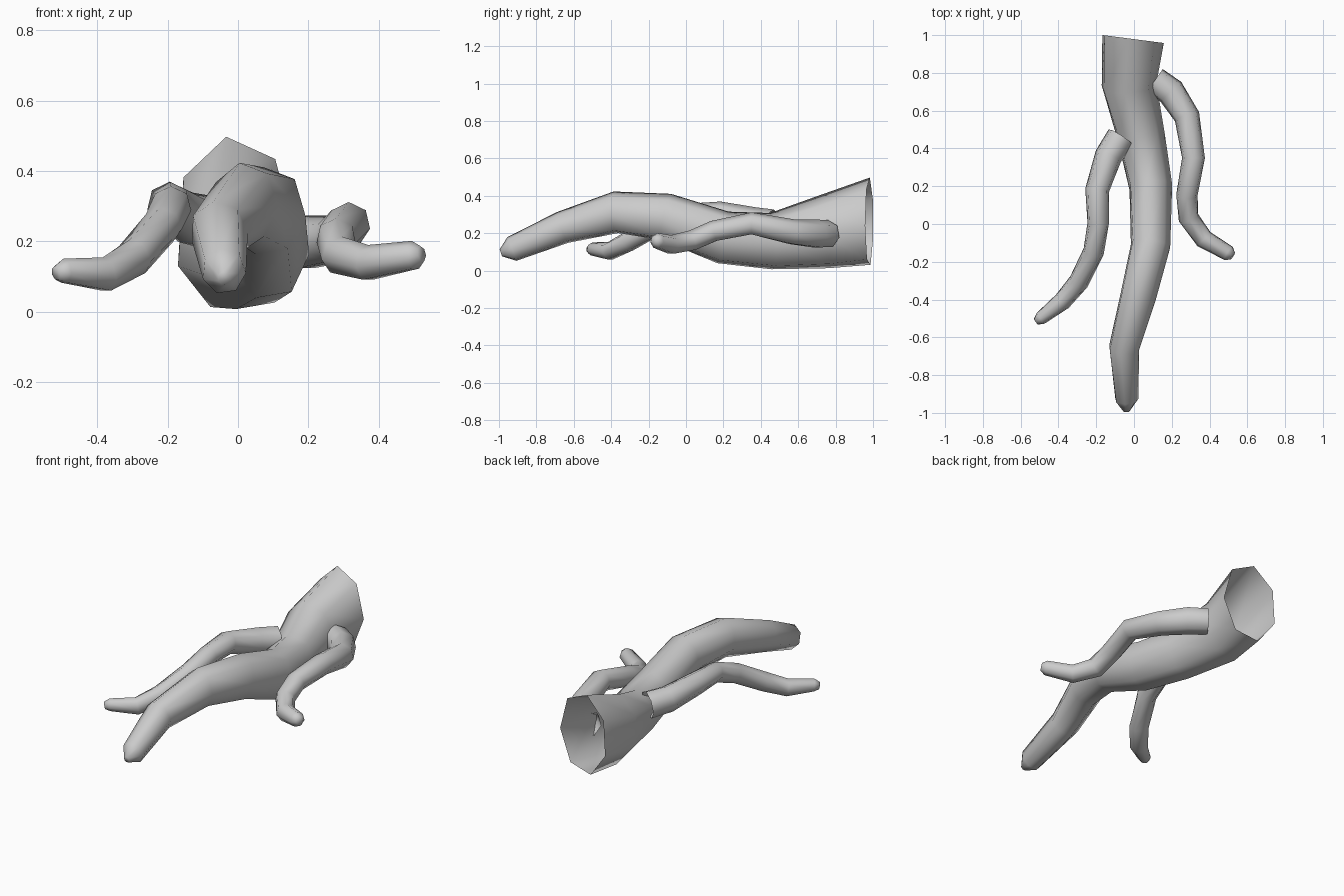
import bpy, bmesh, math
from mathutils import Vector

SIDES = 7
UP = Vector((0, 0, 1))

old = bpy.data.objects.get("Cube")
if old:
    bpy.data.objects.remove(old, do_unlink=True)

# Single plain grey
grey = bpy.data.materials.new("plain grey")
grey.use_nodes = True
colour = (0.6, 0.6, 0.6, 1)
grey.diffuse_color = colour
grey.node_tree.nodes["Principled BSDF"].inputs["Base Color"].default_value = colour


def root_tube(name, path, phase, mouth=None):
    """Tapering tube through (x, y, z, width, height) stations: open at the base, closed at the tip."""
    bm = bmesh.new()
    centres = [Vector(p[:3]) for p in path]
    rings = []
    for i, station in enumerate(path):
        # Tangent is the average of the directions into and out of this station
        before = centres[i] - centres[max(i - 1, 0)]
        after = centres[min(i + 1, len(path) - 1)] - centres[i]
        tangent = (before.normalized() + after.normalized()).normalized()
        if i == 0 and mouth:
            tangent = Vector(mouth).normalized()
        across = UP.cross(tangent).normalized()
        upward = tangent.cross(across)
        width, height = station[3], station[-1]
        ring = []
        for k in range(SIDES):
            angle = math.radians(phase) + math.tau * k / SIDES
            offset = across * width * math.cos(angle) + upward * height * math.sin(angle)
            ring.append(bm.verts.new(centres[i] + offset))
        rings.append(ring)
    # Skin between neighbouring rings
    for lower, upper in zip(rings, rings[1:]):
        for k in range(SIDES):
            n = (k + 1) % SIDES
            bm.faces.new((lower[k], lower[n], upper[n], upper[k]))
    bm.faces.new(rings[-1])
    bmesh.ops.recalc_face_normals(bm, faces=bm.faces)

    mesh = bpy.data.meshes.new(name)
    bm.to_mesh(mesh)
    bm.free()
    for face in mesh.polygons:
        face.use_smooth = True
    mesh.materials.append(grey)
    obj = bpy.data.objects.new(name, mesh)
    bpy.context.collection.objects.link(obj)
    return obj


# Thick main root, flared and open at the back
root_tube("main_root", [
    (-0.01, 0.98, 0.26, 0.17, 0.24),
    (-0.03, 0.73, 0.20, 0.15, 0.20),
    (0.035, 0.46, 0.155, 0.13, 0.155),
    (0.085, 0.2, 0.175, 0.118, 0.145),
    (0.085, -0.11, 0.285, 0.108, 0.13),
    (0.02, -0.38, 0.31, 0.098, 0.115),
    (-0.055, -0.66, 0.23, 0.083, 0.09),
    (-0.04, -0.93, 0.115, 0.063, 0.07),
    (-0.04, -0.99, 0.095, 0.018, 0.02),
], 98, mouth=(-0.13, -1, 0))

# Side root on the left, rising then curling outward
root_tube("left_side_root", [
    (0.11, 0.76, 0.195, 0.075),
    (0.195, 0.70, 0.195, 0.078),
    (0.28, 0.57, 0.205, 0.07),
    (0.315, 0.35, 0.25, 0.062),
    (0.28, 0.15, 0.21, 0.058),
    (0.29, 0.03, 0.16, 0.056),
    (0.37, -0.08, 0.138, 0.052),
    (0.5, -0.155, 0.16, 0.042),
    (0.522, -0.17, 0.165, 0.022),
], 90)

# Longer side root on the right, arching up and down to the ground
root_tube("right_side_root", [
    (-0.07, 0.46, 0.25, 0.078),
    (-0.135, 0.36, 0.265, 0.075),
    (-0.195, 0.18, 0.305, 0.065),
    (-0.19, 0.0, 0.30, 0.058),
    (-0.215, -0.15, 0.245, 0.057),
    (-0.295, -0.31, 0.155, 0.055),
    (-0.38, -0.41, 0.105, 0.05),
    (-0.495, -0.5, 0.115, 0.036),
    (-0.518, -0.517, 0.11, 0.02),
], 90)
